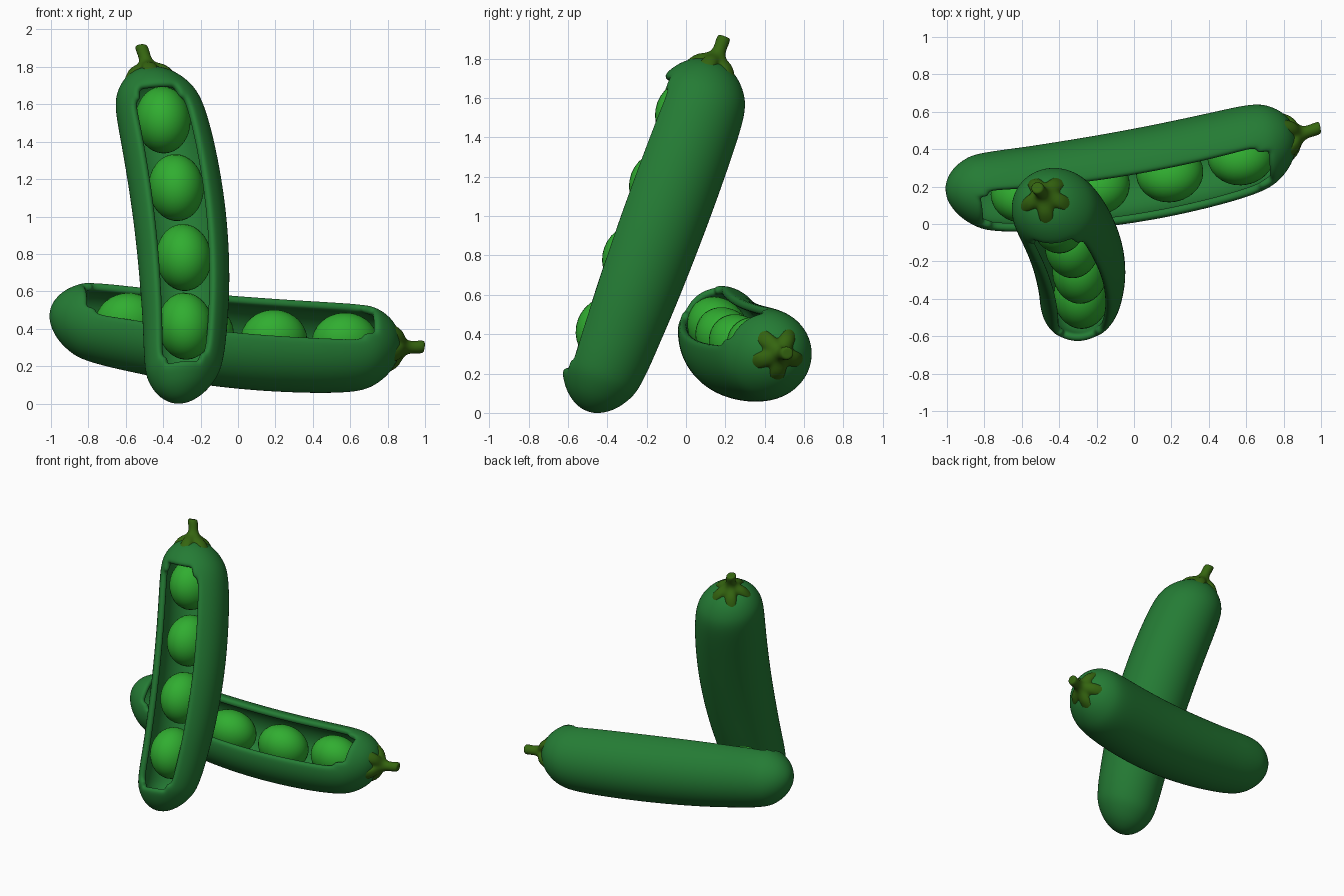
import bpy, bmesh, math
from mathutils import Vector, Matrix

if "Cube" in bpy.data.objects:
    bpy.data.objects.remove(bpy.data.objects["Cube"])

LENGTH = 1.47


def material(name, rgb):
    m = bpy.data.materials.new(name)
    m.diffuse_color = (*rgb, 1)
    m.use_nodes = True
    m.node_tree.nodes["Principled BSDF"].inputs["Base Color"].default_value = m.diffuse_color
    return m


POD = material("pod_green", (0.018, 0.2, 0.035))
PEA = material("pea_green", (0.03, 0.42, 0.03))
CALYX = material("calyx_olive", (0.035, 0.13, 0.005))

# pod outline: distance along the pod, radius
PROFILE = [(-.205, .03), (-.19, .075), (-.15, .13), (-.10, .168), (-.05, .195), (0.0, .208),
           (.1, .220), (.25, .228), (.4, .237), (.6, .244), (.8, .248), (1.0, .249),
           (1.2, .247), (1.35, .243), (1.46, .236), (1.53, .222), (1.58, .198),
           (1.63, .16), (1.67, .11), (1.695, .05)]
OPEN_START, OPEN_END = -.05, 1.53


def bow(s):
    t = s / LENGTH
    return 0.22 * t * (1 - t)


def finish(bm, name, mat, matrix, levels=0):
    bmesh.ops.recalc_face_normals(bm, faces=bm.faces[:])
    for f in bm.faces:
        f.smooth = True
    me = bpy.data.meshes.new(name)
    bm.to_mesh(me)
    bm.free()
    me.materials.append(mat)
    ob = bpy.data.objects.new(name, me)
    ob.matrix_world = matrix
    bpy.context.collection.objects.link(ob)
    return ob


def loft(bm, rings, skip=lambda i, j: False):
    """Join rings of points into a closed skin, leaving out skipped faces."""
    vs = [[bm.verts.new(p) for p in ring] for ring in rings]
    n = len(vs[0])
    for i in range(len(vs) - 1):
        for j in range(n):
            if not skip(i, j):
                k = (j + 1) % n
                bm.faces.new((vs[i][j], vs[i][k], vs[i + 1][k], vs[i + 1][j]))
    for ring in (vs[0], vs[-1]):
        c = bm.verts.new(sum((v.co for v in ring), Vector()) / n)
        for j in range(n):
            bm.faces.new((ring[j], ring[(j + 1) % n], c))


def shell(name, matrix):
    n = 36
    rings = [[(s, 1.005 * r * math.cos(2 * math.pi * j / n),
               1.005 * r * math.sin(2 * math.pi * j / n) + bow(s)) for j in range(n)]
             for s, r in PROFILE]

    def opening(i, j):
        a, b = PROFILE[i][0], PROFILE[i + 1][0]
        if a < OPEN_START - .001 or b > OPEN_END + .001:
            return False
        at_end = a < OPEN_START + .001 or b > OPEN_END - .001
        steps = 3 if at_end else 4
        return j < steps or j >= n - steps

    bm = bmesh.new()
    loft(bm, rings, opening)
    ob = finish(bm, name, POD, matrix)
    sol = ob.modifiers.new("wall", 'SOLIDIFY')
    sol.thickness = 0.045
    sol.offset = -1
    sub = ob.modifiers.new("smooth", 'SUBSURF')
    sub.levels = sub.render_levels = 2


def calyx(name, matrix):
    n = 40
    # stem tip down to the collar, then out over the dome and back underneath
    stations = [(1.832, .022, 0), (1.83, .034, 0), (1.80, .035, 0), (1.76, .031, 0),
                (1.73, .042, 0), (1.712, .068, .08), (1.695, .095, .2), (1.672, .12, .32),
                (1.655, .125, .34), (1.645, .12, .32), (1.66, .08, .1), (1.67, .03, 0)]
    rings = []
    for s, r, lobes in stations:
        ring = []
        for j in range(n):
            a = 2 * math.pi * j / n
            q = r * (1 + lobes * math.cos(5 * a))
            drop = 1.6 * max(0, q - .12)       # star points follow the dome
            ring.append((s - drop, q * math.cos(a), q * math.sin(a) + bow(s)))
        rings.append(ring)
    bm = bmesh.new()
    loft(bm, rings)
    ob = finish(bm, name, CALYX, matrix)
    sub = ob.modifiers.new("smooth", 'SUBSURF')
    sub.levels = sub.render_levels = 1


def pea(name, matrix, s):
    bm = bmesh.new()
    bmesh.ops.create_uvsphere(bm, u_segments=32, v_segments=20, radius=1)
    local = Matrix.Translation((s, .03, bow(s))) @ Matrix.Diagonal((.18, .175, .147, 1))
    bmesh.ops.transform(bm, matrix=local, verts=bm.verts[:])
    finish(bm, name, PEA, matrix)


def pea_pod(prefix, tip, stem_end, facing):
    """Whole pod between two end centres, opening turned towards 'facing'."""
    tip, stem_end = Vector(tip), Vector(stem_end)
    d = (stem_end - tip).normalized()
    o = Vector(facing)
    o = (o - d * o.dot(d)).normalized()
    w = d.cross(o)
    m = Matrix((d, o, w)).transposed().to_4x4()
    m.translation = tip
    shell(prefix + "_pod_shell", m)
    calyx(prefix + "_calyx_and_stem", m)
    for i, s in enumerate((.21, .60, 1.0, 1.39)):
        pea(f"{prefix}_pea_{i + 1}", m, s)


pea_pod("standing", (-.29, -.43, .205), (-.42, .075, 1.585), (0, -1, .37))
pea_pod("lying", (-.80, .17, .44), (.645, .405, .297), (0, -.62, .79))
